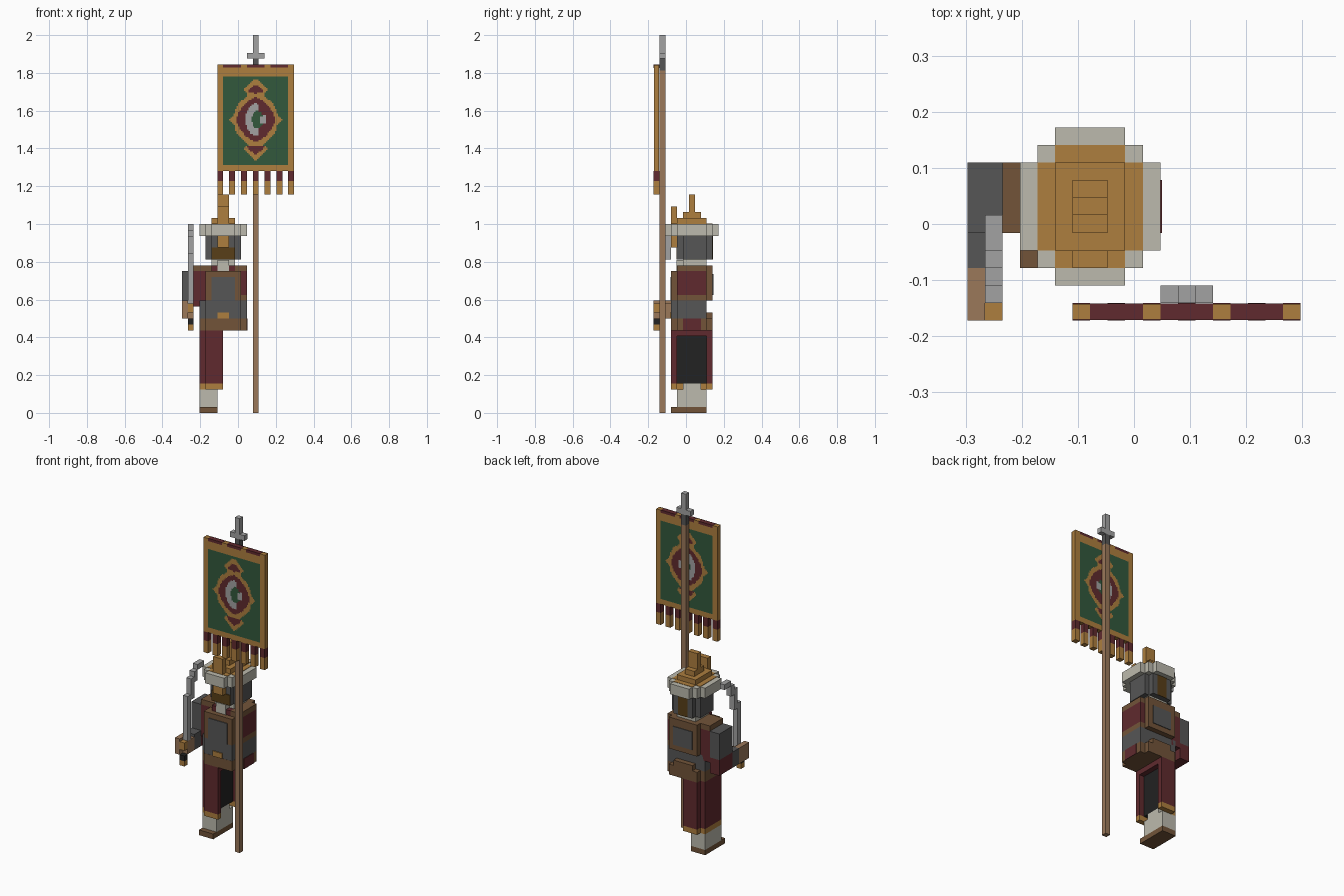
import bpy, bmesh
from mathutils import Matrix, Vector

if "Cube" in bpy.data.objects:
    bpy.data.objects.remove(bpy.data.objects["Cube"])

V = 1 / 32  # one block


def pos(i, j, k):
    return Vector(((i - 9.5) * V, (j - 5.5) * V, k * V))


def lin(c):
    c /= 255
    return c / 12.92 if c <= 0.04045 else ((c + 0.055) / 1.055) ** 2.4


def material(name, r, g, b):
    m = bpy.data.materials.new(name)
    col = (lin(r), lin(g), lin(b), 1)
    m.diffuse_color = col
    m.use_nodes = True
    bsdf = next(n for n in m.node_tree.nodes if n.type == 'BSDF_PRINCIPLED')
    bsdf.inputs["Base Color"].default_value = col
    return m


gold = material("gold", 173, 126, 62)
maroon = material("maroon", 96, 42, 46)
green = material("green", 50, 88, 60)
steel = material("dark steel", 86, 86, 86)
silver = material("silver", 162, 162, 162)
ivory = material("ivory", 188, 186, 173)
brown = material("leather brown", 114, 84, 57)
wood = material("light wood", 155, 120, 90)
black = material("black", 34, 34, 34)
umber = material("dark umber", 88, 62, 24)


def finish(name, bm, mats):
    me = bpy.data.meshes.new(name)
    bm.to_mesh(me)
    bm.free()
    for m in mats:
        me.materials.append(m)
    ob = bpy.data.objects.new(name, me)
    bpy.context.collection.objects.link(ob)
    return ob


def part(name, mat, *boxes):
    """One object made of boxes given as (i0, i1, j0, j1, k0, k1) in blocks."""
    bm = bmesh.new()
    for i0, i1, j0, j1, k0, k1 in boxes:
        a, b = pos(i0, j0, k0), pos(i1, j1, k1)
        mtx = Matrix.Translation((a + b) / 2) @ Matrix.Diagonal((*(b - a), 1))
        bmesh.ops.create_cube(bm, size=1, matrix=mtx)
    return finish(name, bm, [mat])


# Banner pole and finial
part("banner_pole", wood, (12, 13, 1, 2, 0, 58))
part("pole_collar", steel, (12, 13, 1, 2, 58, 60))
part("pole_finial", silver, (11, 14, 1, 2, 60, 61), (12, 13, 1, 2, 61, 64))

# Banner cloth with edge dashes and fringe
part("banner_cloth", gold, (6, 19, 0.06, 0.94, 41, 58.96))
part("banner_dashes", maroon, *[(i, i + 3, 0.03, 0.97, 58.4, 59) for i in (7, 11, 15)])
part("fringe_top", maroon, *[(i, i + 1, 0, 1, 39.3, 41) for i in range(6, 19, 2)])
part("fringe_tip", gold, *[(i, i + 1, 0, 1, 37, 39.3) for i in range(6, 19, 2)])

# Half widths of the emblem by height from its centre
OUTER = [(0, 4.5), (0.5, 4), (1, 3.6), (2.2, 3.3), (3, 2.6), (3.8, 1.7),
         (4.3, 1.3), (5, 2.2), (5.6, 1.5), (6.4, 0.7), (7, 0)]
INNER = [(0, 3.3), (1, 3.0), (2, 2.4), (3, 1.5), (3.8, 0), (4.4, 0),
         (4.5, 1.4), (5, 1.3), (5.8, 0.3), (6, 0)]


def half_width(profile, z):
    for (z0, w0), (z1, w1) in zip(profile, profile[1:]):
        if z0 <= z <= z1:
            return w0 + (w1 - w0) * (z - z0) / (z1 - z0)
    return -1


CLOTH = [gold, maroon, green, silver]


def cloth_colour(i, k):
    x, z = i - 12.5, abs(k - 49.7)
    if k > 58.4:
        return 1 if any(a < i < a + 3 for a in (7, 11, 15)) else 0
    if not (7 < i < 18 and 42 < k < 57):
        return 0
    if abs(x) > half_width(OUTER, z):
        return 2
    if abs(x) > half_width(INNER, z):
        return 0
    if ((x - 0.3) / 1.0) ** 2 + (z / 1.5) ** 2 < 1:
        return 3 if x > 0.7 and z < 0.6 else 2
    if (x / 1.75) ** 2 + (z / 2.7) ** 2 < 1 and (x < 0.5 or z < 0.7):
        return 3
    return 1


# Patterned cloth faces, front and back
for name, j, flip in (("banner_front", 0, False), ("banner_back", 1, True)):
    bm = bmesh.new()
    mtx = Matrix.Translation(pos(12.5, j, 50)) @ Matrix.Rotation(1.5707963, 4, 'X') \
        @ Matrix.Diagonal((13 * V, 18 * V, 1, 1))
    bmesh.ops.create_grid(bm, x_segments=52, y_segments=72, size=0.5, matrix=mtx)
    for f in bm.faces:
        c = f.calc_center_median()
        f.material_index = cloth_colour(c.x / V + 9.5, c.z / V)
    bm.normal_update()
    if (bm.faces[:][0].normal.y > 0) != flip:
        bmesh.ops.reverse_faces(bm, faces=bm.faces[:])
    finish(name, bm, CLOTH)

# Hat
part("hat_band", ivory, (5, 9, 2, 11, 30, 32), (4, 10, 3, 10, 30, 31.98),
     (3, 11, 4, 9, 30, 31.96))
part("hat_crown", gold, (4, 10, 4, 9, 31, 32.04), (5, 9, 3, 10, 31, 32.06),
     (5, 9, 4, 9, 32, 33), (6, 8, 5, 8, 33, 34), (6, 8, 6, 7, 34, 37))
part("hat_plume", gold, (6, 8, 3, 4, 28, 35))

# Head and neck
part("helmet", steel, (4, 10, 5, 9, 26, 30), (5, 9, 4, 10, 26, 29.98))
part("face", umber, (5, 9, 3.85, 4.1, 26, 28))
part("hair", umber, (6, 8, 9.9, 10.1, 26, 30))
part("neck", ivory, (5, 9, 5, 9, 25, 26), (6, 8, 3.9, 5.1, 24, 25.9))

# Torso
part("collar", maroon, (5, 9, 4, 9, 24, 25))
part("jacket", brown, (4, 10, 3, 10, 19, 24), (4, 10, 9, 10, 24, 25))
part("chest_panel", steel, (5, 9, 2.85, 3.1, 19, 23))
part("back_panel", steel, (5, 9, 9.9, 10.12, 20, 23.5))
part("waist", steel, (4, 10, 3, 9, 16, 19), (3, 4, 4, 9, 16, 19))
part("belt", brown, (3, 11, 4, 9, 14, 16), (4, 10, 3, 10, 14, 15.98))
part("back_pouch", brown, (5, 9, 9, 10, 15.9, 17))
part("buckle", gold, (6, 8, 2.8, 3.1, 16, 17))

# Left arm, hanging
part("left_shoulder", brown, (9, 11, 4, 9, 24, 25))
part("left_sleeve", maroon, (10, 11, 4, 9, 20, 24))
part("left_cuff", brown, (10, 11, 4, 9, 19, 20))
part("left_bracer", steel, (10, 11, 4, 9, 16, 19))
part("left_hip_patch", maroon, (10.9, 11.1, 5, 8, 14, 16))

# Right arm, bent forward
part("right_shoulder", brown, (2, 5, 5, 9, 24, 25))
part("right_sleeve", maroon, (2, 4, 5, 9, 18, 24), (0, 2, 5, 9, 16, 19))
part("right_arm_plate", steel, (0, 2, 5, 9, 19, 24))
part("right_forearm", steel, (0, 2, 3, 5, 16, 19))
part("right_hand", wood, (0, 1, 0, 3, 16, 19), (1, 2, 1, 3, 16, 18.5))

# Curved sword
part("sword_guard", gold, (1, 2, 0, 1, 17, 18.5))
part("sword_grip", black, (1, 2, 0, 1, 15, 16))
part("sword_pommel", gold, (1, 2, 0, 1, 14, 15))
part("sword_blade", silver, (1, 2, 1, 2, 18.5, 27), (1, 2, 2, 3, 26, 30),
     (1, 2, 3, 4, 29, 31), (1, 2, 4, 6, 31, 32))

# Half robe, open on the inner side
part("robe", maroon, (3, 4, 4, 9, 5, 14), (4, 7, 3, 4, 5, 14), (4, 7, 9, 10, 5, 14),
     (4, 7, 4, 9, 13, 14))
part("robe_lining", black, (4, 6, 4, 9, 5, 13))
part("robe_trim", gold, (3, 4, 4, 9, 4, 5), (4, 7, 3, 4, 4, 5), (4, 7, 9, 10, 4, 5))

# Leg and foot
part("leg", ivory, (3, 6, 4, 9, 1, 4), (4, 6, 5, 8, 4, 5))
part("foot", brown, (3, 6, 3, 9, 0, 1))
